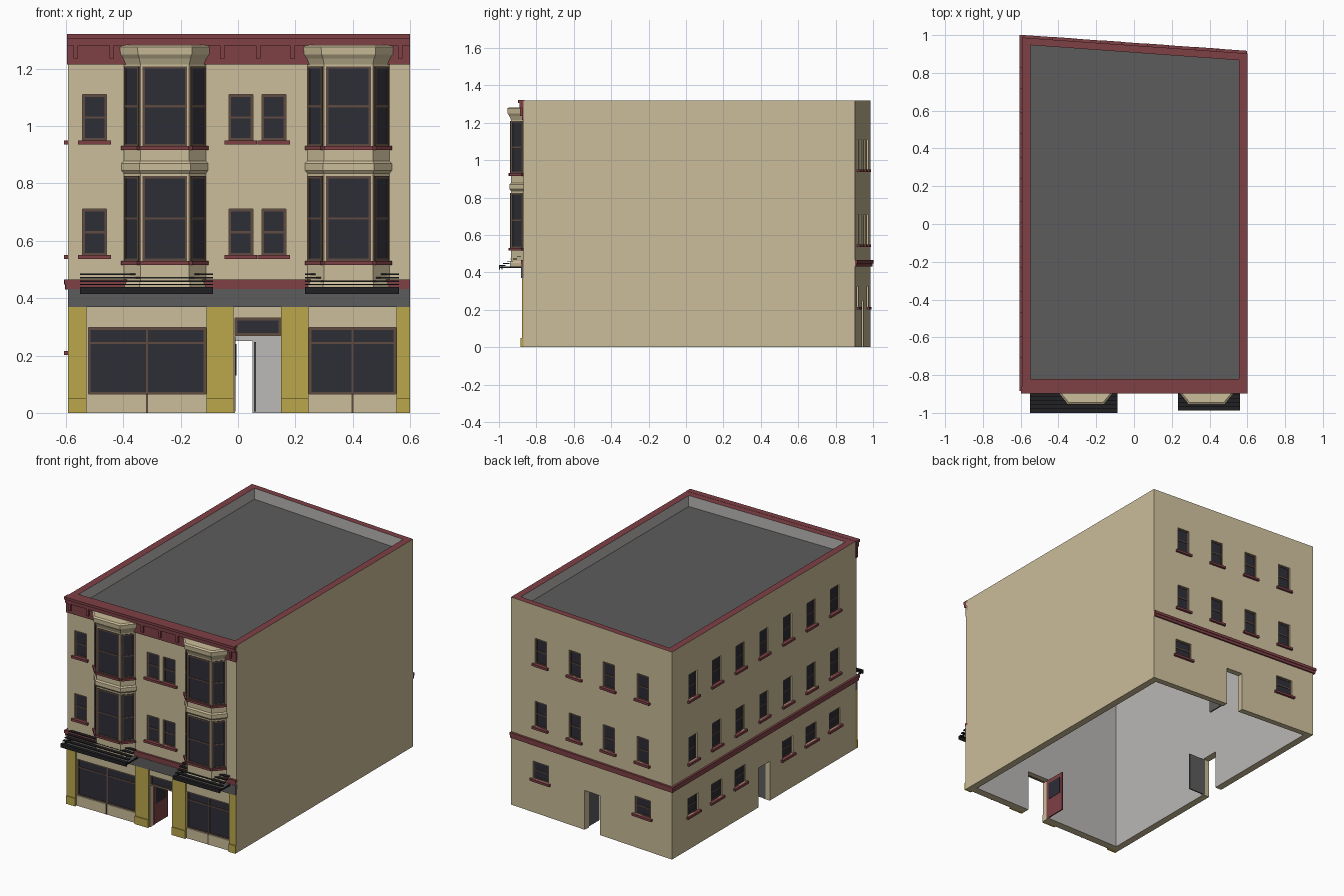
import bpy, bmesh, math
from mathutils import Matrix, Vector

if "Cube" in bpy.data.objects:
    bpy.data.objects.remove(bpy.data.objects["Cube"])


def material(name, r, g, b):
    m = bpy.data.materials.new(name)
    m.use_nodes = True
    m.diffuse_color = (r, g, b, 1)
    m.node_tree.nodes["Principled BSDF"].inputs["Base Color"].default_value = (r, g, b, 1)
    return m


CREAM = material("cream_wall", 0.60, 0.51, 0.32)
RED = material("dark_red_trim", 0.21, 0.052, 0.06)
GREY = material("roof_grey", 0.107, 0.107, 0.107)
WHITE = material("interior_pale_grey", 0.49, 0.48, 0.47)
GLASS = material("dark_glass", 0.026, 0.026, 0.037)
BROWN = material("brown_frame", 0.115, 0.07, 0.053)
GOLD = material("gold_pilaster", 0.50, 0.39, 0.07)
BLACK = material("black_canopy", 0.015, 0.015, 0.018)

parts = {}


def part(name, mat):
    """Geometry collector, one per named part."""
    if name not in parts:
        parts[name] = (bmesh.new(), mat)
    return parts[name][0]


def box(bm, x0, x1, y0, y1, z0, z1, M=Matrix()):
    T = Matrix.Translation(((x0 + x1) / 2, (y0 + y1) / 2, (z0 + z1) / 2))
    S = Matrix.Diagonal((x1 - x0, y1 - y0, z1 - z0, 1))
    bmesh.ops.create_cube(bm, size=1, matrix=M @ T @ S)


def loft(bm, rings):
    """Closed solid through matching rings of points, bottom to top."""
    vs = [[bm.verts.new(p) for p in ring] for ring in rings]
    n = len(vs[0])
    for a, b in zip(vs, vs[1:]):
        for i in range(n):
            j = (i + 1) % n
            bm.faces.new((a[i], a[j], b[j], b[i]))
    bm.faces.new(vs[0][::-1])
    bm.faces.new(vs[-1])


def prism(bm, plan, z0, z1):
    loft(bm, [[(x, y, z) for x, y in plan] for z in (z0, z1)])


def make_object(name, bm, mat):
    bmesh.ops.recalc_face_normals(bm, faces=bm.faces)
    me = bpy.data.meshes.new(name)
    bm.to_mesh(me)
    bm.free()
    me.materials.append(mat)
    ob = bpy.data.objects.new(name, me)
    bpy.context.scene.collection.objects.link(ob)
    return ob


def face_frame(x, y, angle):
    """Local x runs along a wall, local -y points outward."""
    return Matrix.Translation((x, y, 0)) @ Matrix.Rotation(angle, 4, 'Z')


LEFT, RIGHT, FRONT = -0.592, 0.6, -0.87
OUTER = [(LEFT, FRONT), (RIGHT, FRONT), (RIGHT, 0.903), (LEFT, 0.987)]
INNER = [(-0.547, -0.82), (0.555, -0.82), (0.555, 0.867), (-0.547, 0.947)]
front = face_frame(0, FRONT, 0)
side = face_frame(LEFT, 0, -math.pi / 2)
back = face_frame(0, 0.946, math.atan2(0.084, LEFT - RIGHT))
holes = bmesh.new()


def window(side_name, M, u, w, z0, z1, y=0.008, rail=0.5, mullion=False, sill=0.03):
    """Framed window; a positive y sets it back in a recess."""
    a, b, t = u - w / 2, u + w / 2, 0.008
    if y > 0:
        box(holes, a, b, -0.02, y + 0.01, z0, z1, M)
    fr = part(side_name + "_window_frames", BROWN)
    box(part(side_name + "_window_glass", GLASS), a, b, y + 0.003, y + 0.009, z0, z1, M)
    for s0, s1 in ((a, a + t), (b - t, b)):
        box(fr, s0, s1, y, y + 0.01, z0, z1, M)
    zr = z0 + (z1 - z0) * rail
    for c in (z0 + t / 2, z1 - t / 2, zr):
        box(fr, a, b, y, y + 0.01, c - t / 2, c + t / 2, M)
    if mullion:
        box(fr, u - t / 2, u + t / 2, y, y + 0.01, z0, z1, M)
    if sill is not None:
        box(part(side_name + "_window_sills", RED), a - sill / 2, b + sill / 2,
            -0.014, 0.01, z0 - 0.014, z0, M)


# Plain upper windows on front, left side and back
SIDE_U = [-0.774 + 0.2375 * i for i in range(7)]
BACK_U = [-0.38 + 0.252 * i for i in range(4)]
for z in (0.55, 0.95):
    for u in (-0.5, 0.01, 0.125):
        window("front", front, u, 0.084, z, z + 0.16)
    for u in SIDE_U:
        window("left", side, u, 0.084, z, z + 0.16)
    for u in BACK_U:
        window("back", back, u, 0.084, z, z + 0.16)

# Ground floor windows
for i, u in enumerate(SIDE_U):
    if i != 3:
        window("left", side, u, 0.105, 0.215, 0.325)
for u in (BACK_U[0], BACK_U[3]):
    window("back", back, u, 0.115, 0.215, 0.325)

# Shop windows, panel dividers and door transom
for x0, x1 in ((-0.522, -0.112), (0.248, 0.55)):
    c = (x0 + x1) / 2
    window("shop", front, c, x1 - x0, 0.065, 0.297, rail=0.77, mullion=True, sill=None)
    box(part("shop_panel_dividers", BROWN), c - 0.003, c + 0.003, -0.003, 0.01, 0, 0.065, front)
window("transom", front, 0.07, 0.16, 0.27, 0.33, rail=0.02, sill=None)

# Doorways and open door leaves
box(holes, -0.01, 0.15, -0.05, 0.1, -0.1, 0.268, front)
for M, u in ((side, -0.06), (back, 0.003)):
    box(holes, u - 0.057, u + 0.057, -0.05, 0.1, -0.1, 0.25, M)
box(part("front_door", RED), -0.016, -0.008, -0.835, -0.69, 0.004, 0.266)
box(part("front_door_glass", GLASS), -0.018, -0.006, -0.815, -0.71, 0.13, 0.24)
box(part("side_door", GREY), -0.56, -0.44, -0.005, 0.003, 0.004, 0.248)
box(part("back_door", GREY), 0.055, 0.063, 0.79, 0.915, 0.004, 0.248)

# Bay windows
bay_levels = [(0.43, 0.006), (0.45, 0.006), (0.46, 0), (0.835, 0), (0.845, 0.008), (0.87, 0.008),
              (0.878, 0), (1.215, 0), (1.235, 0.008), (1.25, 0.018), (1.275, 0.02), (1.282, 0.01)]
HALF, NOSE, OUT = 0.143, 0.085, -0.936
for cx in (-0.255, 0.385):
    rings = []
    for z, o in bay_levels:
        rings.append([(cx + x, y, z) for x, y in (
            (-HALF - o, -0.85), (-HALF - o, FRONT), (-NOSE - o / 2, OUT - o),
            (NOSE + o / 2, OUT - o), (HALF + o, FRONT), (HALF + o, -0.85))])
    loft(part("bay_windows", CREAM), rings)
    slope = math.atan2(OUT - FRONT, HALF - NOSE)
    mx, my = (HALF + NOSE) / 2, (OUT + FRONT) / 2
    for z0, z1 in ((0.53, 0.825), (0.93, 1.208)):
        window("bay", face_frame(cx, OUT, 0), 0, 0.156, z0, z1, y=-0.004, sill=0.014)
        for s in (-1, 1):
            window("bay", face_frame(cx + s * mx, my, -s * slope), 0, 0.076, z0, z1,
                   y=-0.004, sill=0.008)

# Building shell: hollow below, sunken roof above
shell_bm = bmesh.new()
prism(shell_bm, OUTER, 0, 1.32)
prism(holes, INNER, -0.2, 1.2)
prism(holes, INNER, 1.25, 1.5)
shell = make_object("building_shell", shell_bm, CREAM)
cutter = make_object("opening_cutter", holes, CREAM)
cutter.hide_render = True
cutter.hide_viewport = False
mod = shell.modifiers.new("openings", 'BOOLEAN')
mod.operation, mod.solver, mod.object = 'DIFFERENCE', 'EXACT', cutter
mod.use_self = True
dg = bpy.context.evaluated_depsgraph_get()
cut_mesh = bpy.data.meshes.new_from_object(shell.evaluated_get(dg))
shell.modifiers.clear()
shell.data = cut_mesh
bpy.data.objects.remove(cutter)
cut_mesh.materials.clear()
for m in (CREAM, RED, GREY, WHITE):
    cut_mesh.materials.append(m)
for f in cut_mesh.polygons:
    c, n = f.center, f.normal
    back_line = 0.907 - 0.0726 * c.x
    if n.z > 0.9 and c.z > 1.31:
        f.material_index = 1
    elif n.z > 0.9 and c.z > 1.22:
        f.material_index = 2
    elif (c.z > 0.01 or n.z > -0.9) and -0.55 < c.x < 0.558 and -0.823 < c.y < back_line + 0.004:
        f.material_index = 3
    else:
        f.material_index = 0

# Belt course round front, left and back
belt = part("belt_course", RED)
for z0, z1, d in ((0.43, 0.447, 0.009), (0.447, 0.465, 0.013)):
    box(belt, LEFT - d, RIGHT, -d, 0.01, z0, z1, front)
    box(belt, -0.985, 0.87 + d, -d, 0.01, z0, z1, side)
    box(belt, -0.6, 0.595 + d, -d, 0.01, z0, z1, back)

# Shop fascia and pilasters with plinths
box(part("shop_fascia", GREY), LEFT, RIGHT, -0.011, 0.01, 0.37, 0.432, front)
for x0, x1 in ((LEFT, -0.528), (-0.11, -0.015), (0.15, 0.246), (0.552, RIGHT)):
    box(part("pilasters", GOLD), x0, x1, -0.008, 0.01, 0, 0.37, front)
    box(part("pilasters", GOLD), x0, x1, -0.014, 0.01, 0, 0.05, front)

# Stepped roof cornice and its brackets
cornice = part("roof_cornice", RED)
for z0, z1, d in ((1.215, 1.28, 0.008), (1.28, 1.305, 0.019), (1.305, 1.321, 0.028)):
    box(cornice, LEFT - 0.005, RIGHT, -d, 0.01, z0, z1, front)
for x in (-0.565, -0.44, -0.185, -0.055, 0.07, 0.19, 0.565):
    box(cornice, x - 0.008, x + 0.008, -0.018, 0, 1.235, 1.28, front)

# Slatted canopies over the shop windows
for x0, x1, edge in ((-0.55, -0.087, -1.0), (0.233, 0.562, -0.987)):
    canopy = part("slatted_canopies", BLACK)
    box(canopy, x0, x1, edge, edge + 0.006, 0.414, 0.438)
    for i in range(5):
        y, z = edge + 0.021 * i, 0.433 + 0.012 * i
        box(canopy, x0, x1, y, y + 0.021, z, z + 0.005)
    for x in (x0, x1 - 0.006):
        box(canopy, x, x + 0.006, edge, FRONT, 0.422, 0.43)

for name, (bm, mat) in parts.items():
    make_object(name, bm, mat)
